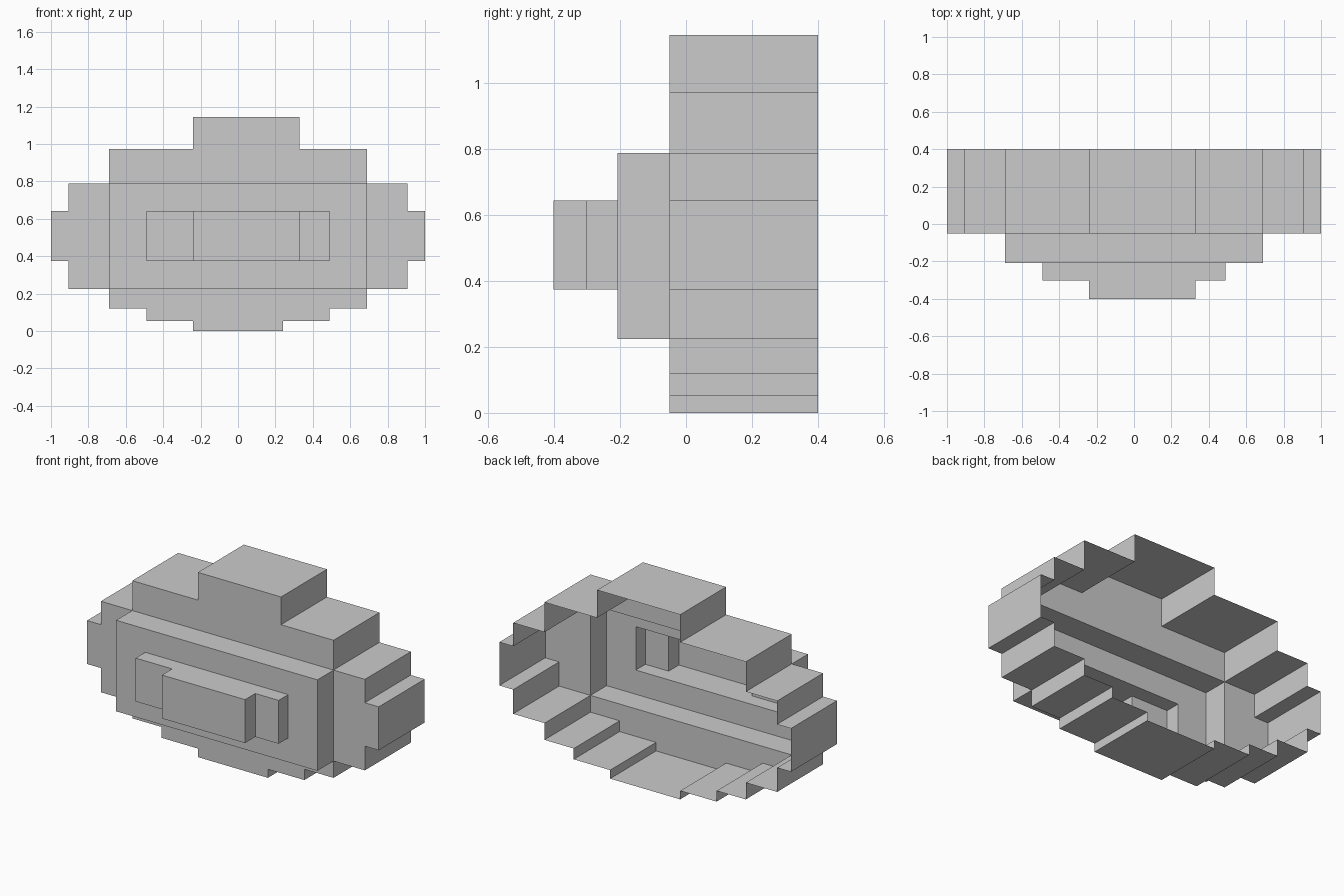
import bpy

if "Cube" in bpy.data.objects:
    bpy.data.objects.remove(bpy.data.objects["Cube"])

# Open-backed stepped shell made of thin sheets, outlines run anticlockwise seen from the front


def make_sheet(name, outline, y_front, y_back, panels):
    """Wall band around an outline plus flat front panels (x0, x1, z0, z1)."""
    verts, index, faces = [], {}, []

    def vert(x, y, z):
        key = (x, y, z)
        if key not in index:
            index[key] = len(verts)
            verts.append(key)
        return index[key]

    for (ax, az), (bx, bz) in zip(outline, outline[1:] + outline[:1]):
        faces.append([vert(ax, y_front, az), vert(ax, y_back, az),
                      vert(bx, y_back, bz), vert(bx, y_front, bz)])
    for x0, x1, z0, z1 in panels:
        faces.append([vert(x, y_front, z) for x, z in
                      ((x0, z0), (x1, z0), (x1, z1), (x0, z1))])
    mesh = bpy.data.meshes.new(name)
    mesh.from_pydata(verts, [], faces)
    mesh.update()
    obj = bpy.data.objects.new(name, mesh)
    bpy.context.collection.objects.link(obj)
    return obj


def rect(x0, x1, z0, z1):
    return [(x0, z0), (x1, z0), (x1, z1), (x0, z1)]


# Stepped body: rows of (left, right, bottom, top)
rows = [(-.24, .24, 0, .053), (-.49, .49, .053, .12), (-.69, .69, .12, .224),
        (-.905, .905, .224, .374), (-1, 1, .374, .643), (-.905, .905, .643, .788),
        (-.69, .69, .788, .973), (-.24, .33, .973, 1.145)]
right = [p for x0, x1, z0, z1 in rows for p in ((x1, z0), (x1, z1))]
left = [p for x0, x1, z0, z1 in reversed(rows) for p in ((x0, z1), (x0, z0))]
panels = []
for x0, x1, z0, z1 in rows:
    if z0 >= .224 and z1 <= .788:      # opening behind the raised panel
        panels += [(x0, -.69, z0, z1), (.69, x1, z0, z1)]
    else:
        panels.append((x0, x1, z0, z1))
make_sheet("stepped_body", right + left, -.05, .4, panels)

# Raised panel with an opening for the front block
make_sheet("raised_panel", rect(-.69, .69, .224, .788), -.208, -.05,
           [(-.69, .69, .224, .374), (-.69, .69, .643, .788),
            (-.69, -.49, .374, .643), (.49, .69, .374, .643)])

# Front block and its protruding centre
make_sheet("front_block", rect(-.49, .49, .374, .643), -.302, -.208,
           [(-.49, -.24, .374, .643), (.33, .49, .374, .643)])
make_sheet("front_centre", rect(-.24, .33, .374, .643), -.402, -.302,
           [(-.24, .33, .374, .643)])
